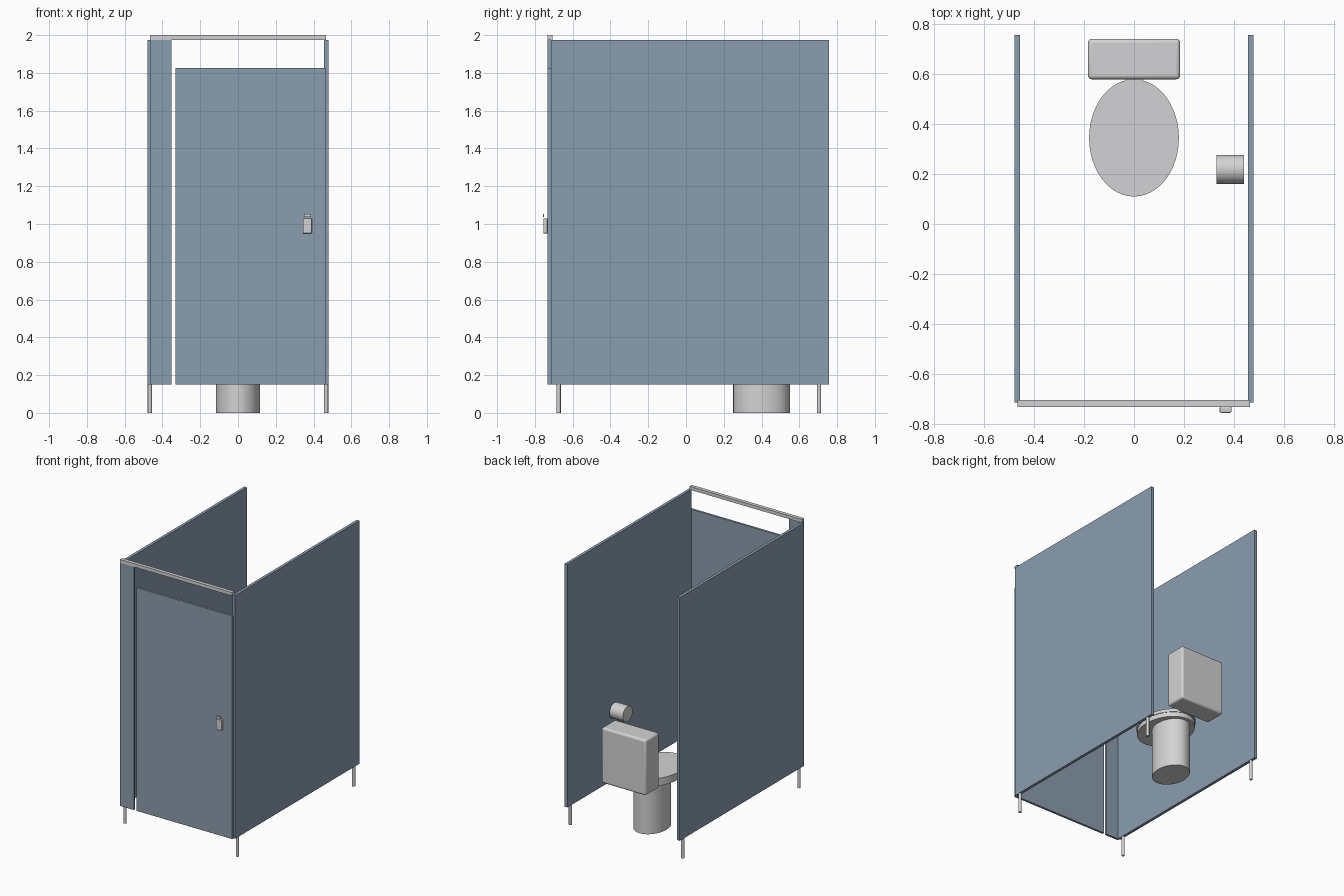
import bpy
import math

if "Cube" in bpy.data.objects:
    bpy.data.objects.remove(bpy.data.objects["Cube"], do_unlink=True)


def material(name, rgb):
    m = bpy.data.materials.new(name)
    m.use_nodes = True
    m.diffuse_color = (*rgb, 1)
    m.node_tree.nodes["Principled BSDF"].inputs["Base Color"].default_value = (*rgb, 1)
    return m


BLUE = material("blue grey panel", (0.26, 0.34, 0.43))
GREY = material("light grey", (0.65, 0.65, 0.66))


def finish(obj, name, mat):
    obj.name = name
    obj.data.materials.append(mat)
    bpy.ops.object.transform_apply(location=False, rotation=True, scale=True)
    return obj


def box(name, mat, x, y, z, bevel=0):
    """Box from (min, max) ranges, with optional rounded edges."""
    spans = (x, y, z)
    bpy.ops.mesh.primitive_cube_add(size=1, location=[sum(s) / 2 for s in spans])
    obj = bpy.context.object
    obj.scale = [s[1] - s[0] for s in spans]
    finish(obj, name, mat)
    if bevel:
        mod = obj.modifiers.new("rounded edges", "BEVEL")
        mod.width = bevel
        mod.segments = 4
        bpy.ops.object.shade_smooth_by_angle(angle=math.radians(40))
    return obj


def cylinder(name, mat, centre, rx, ry, length, rotation=(0, 0, 0), sides=48):
    """Round or oval cylinder around its own z axis."""
    bpy.ops.mesh.primitive_cylinder_add(vertices=sides, radius=1, depth=length,
                                        location=centre, rotation=rotation)
    obj = bpy.context.object
    obj.scale = (rx, ry, 1)
    finish(obj, name, mat)
    bpy.ops.object.shade_smooth_by_angle(angle=math.radians(40))
    return obj


# Side partitions and their legs
for side, label in ((1, "left"), (-1, "right")):
    x = side * 0.467
    box(f"{label}_side_panel", BLUE, (x - 0.011, x + 0.011), (-0.716, 0.757), (0.15, 1.975))
    for y, end in ((-0.674, "front"), (0.705, "back")):
        cylinder(f"{label}_{end}_leg", GREY, (x, y, 0.075), 0.011, 0.011, 0.15, sides=16)

# Front: fixed strip, door and head rail
FRONT = (-0.733, -0.716)
box("front_strip", BLUE, (-0.467, -0.352), FRONT, (0.15, 1.975))
box("door", BLUE, (-0.33, 0.465), FRONT, (0.15, 1.825))
box("head_rail", GREY, (-0.467, 0.465), (-0.733, -0.706), (1.975, 2.0))

# Door latch and small indicator plate
box("latch", GREY, (0.343, 0.391), (-0.755, -0.733), (0.95, 1.03), bevel=0.004)
box("latch_indicator", GREY, (0.35, 0.386), (-0.757, -0.753), (1.036, 1.054))

# Toilet
cylinder("pedestal", GREY, (0, 0.40, 0.19), 0.117, 0.15, 0.38)
cylinder("bowl_rim", GREY, (0, 0.345, 0.39), 0.176, 0.23, 0.036)
cylinder("seat_lid", GREY, (0, 0.345, 0.419), 0.18, 0.235, 0.024)
box("seat_hinge", GREY, (-0.034, 0.034), (0.568, 0.585), (0.41, 0.436))
box("tank", GREY, (-0.185, 0.185), (0.58, 0.742), (0.40, 0.818), bevel=0.016)

# Paper roll by the left panel
cylinder("paper_roll", GREY, (0.386, 0.219, 0.68), 0.058, 0.058, 0.11,
         rotation=(0, math.pi / 2, 0))
